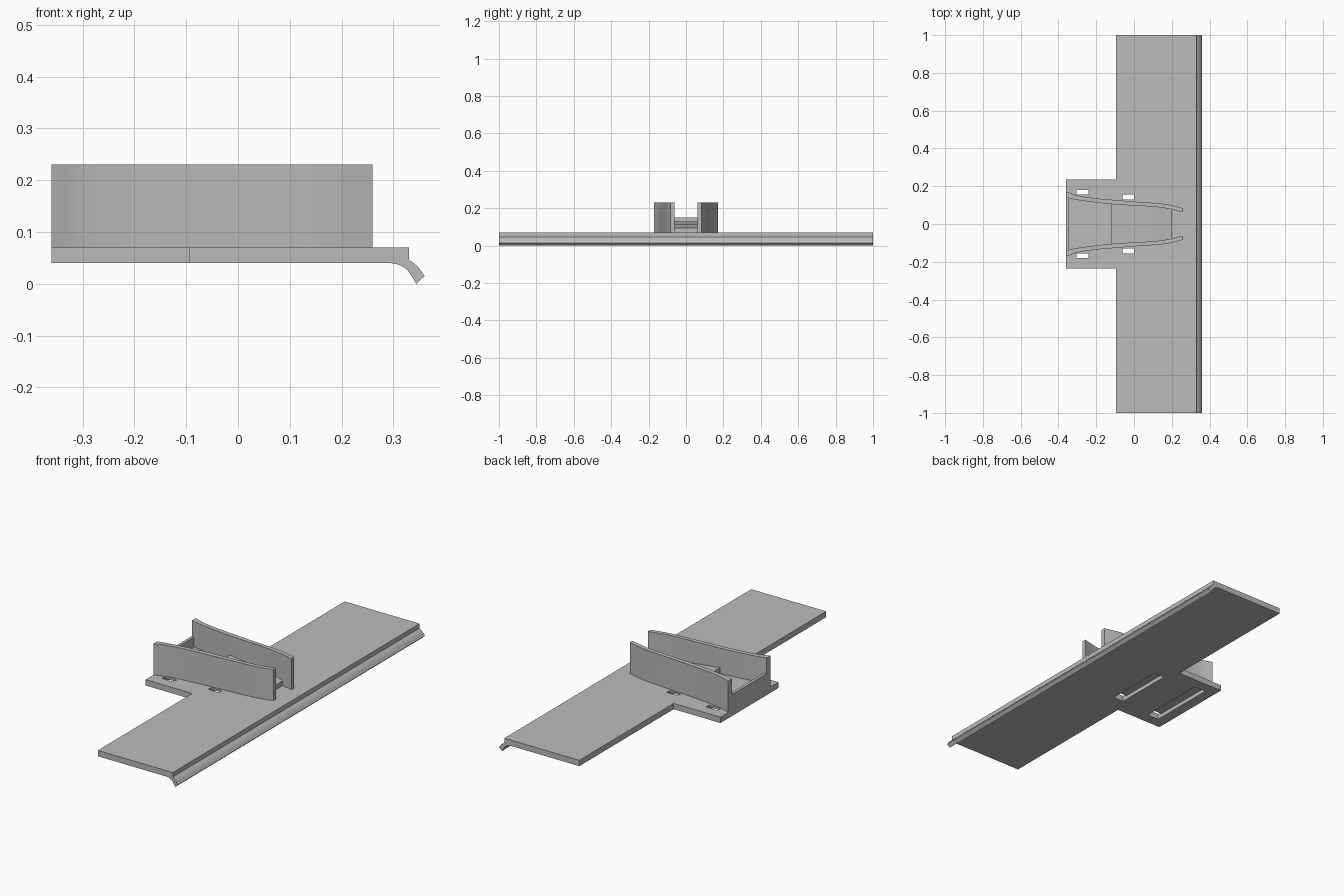
import bpy, bmesh
from mathutils import Vector

if "Cube" in bpy.data.objects:
    bpy.data.objects.remove(bpy.data.objects["Cube"], do_unlink=True)

grey = bpy.data.materials.new("plain grey")
grey.use_nodes = True
COLOUR = (0.5, 0.5, 0.5, 1)
grey.diffuse_color = COLOUR
grey.node_tree.nodes["Principled BSDF"].inputs["Base Color"].default_value = COLOUR


def prism(name, start, end):
    """Solid joining two matching outlines."""
    bm = bmesh.new()
    a = [bm.verts.new(p) for p in start]
    b = [bm.verts.new(p) for p in end]
    bm.faces.new(a)
    bm.faces.new(b[::-1])
    n = len(a)
    for i in range(n):
        j = (i + 1) % n
        bm.faces.new((a[j], a[i], b[i], b[j]))
    bmesh.ops.recalc_face_normals(bm, faces=bm.faces)
    mesh = bpy.data.meshes.new(name)
    bm.to_mesh(mesh)
    bm.free()
    mesh.materials.append(grey)
    obj = bpy.data.objects.new(name, mesh)
    bpy.context.collection.objects.link(obj)
    return obj


def upright(name, outline, z0, z1):
    return prism(name, [(x, y, z0) for x, y in outline], [(x, y, z1) for x, y in outline])


def smooth(obj, angle=0.5):
    bpy.ops.object.select_all(action="DESELECT")
    obj.select_set(True)
    bpy.context.view_layer.objects.active = obj
    bpy.ops.object.shade_smooth_by_angle(angle=angle)


def spline(points, steps=5):
    """Smooth path through the points."""
    pts = [Vector(p) for p in points]
    pts = [2 * pts[0] - pts[1]] + pts + [2 * pts[-1] - pts[-2]]
    path = []
    for p, q, r, s in zip(pts, pts[1:], pts[2:], pts[3:]):
        for k in range(steps):
            t = k / steps
            path.append(q + (r - p) * t / 2 + (2 * p - 5 * q + 4 * r - s) * t * t / 2
                        + (3 * q - p - 3 * r + s) * t ** 3 / 2)
    return path + [pts[-2]]


# Long base plate with a mounting tab
base_plate = upright("base_plate", [
    (0.33, -1), (0.33, 1), (-0.095, 1), (-0.095, 0.235),
    (-0.36, 0.235), (-0.36, -0.235), (-0.095, -0.235), (-0.095, -1)], 0.04, 0.07)

# Strap channels: groove underneath, opening upward at both ends
channel = [(-0.18, 0.03), (0.18, 0.03), (0.18, 0.09), (0.155, 0.09),
           (0.155, 0.06), (-0.155, 0.06), (-0.155, 0.09), (-0.18, 0.09)]
for name, x0, x1, shift in (("rear", -0.305, -0.24, 0), ("middle", -0.06, 0, 0.025)):
    section = [(y - shift * (1 if y > 0 else -1), z) for y, z in channel]
    cutter = prism(name + "_strap_cutter", [(x0, y, z) for y, z in section],
                   [(x1, y, z) for y, z in section])
    cutter.hide_render = True
    cutter.hide_viewport = True
    cut = base_plate.modifiers.new(name + " strap channel", "BOOLEAN")
    cut.operation = "DIFFERENCE"
    cut.solver = "EXACT"
    cut.object = cutter

# Curved lip hanging from the long edge
under = spline([(0.295, 0.04), (0.312, 0.036), (0.328, 0.025), (0.344, 0)])
over = spline([(0.36, 0.015), (0.347, 0.033), (0.33, 0.047)])
lip = [tuple(p) for p in under + over] + [(0.31, 0.05)]
smooth(prism("edge_lip", [(x, -1, z) for x, z in lip], [(x, 1, z) for x, z in lip]))

# Pair of bowed side rails
outer = spline([(-0.36, 0.172), (-0.3, 0.152), (-0.2, 0.136), (0, 0.119), (0.1, 0.112),
                (0.18, 0.103), (0.26, 0.084)])
inner = spline([(-0.36, 0.14), (-0.28, 0.124), (-0.12, 0.105), (0.09, 0.092),
                (0.18, 0.081), (0.26, 0.062)])
for name, side in (("back_rail", 1), ("front_rail", -1)):
    outline = [(p.x, side * p.y) for p in outer + inner[::-1]]
    smooth(upright(name, outline, 0.065, 0.23))

# Sloping cradle between the rails, with a recess behind its end wall
cradle = [(-0.36, 0.15), (-0.345, 0.15), (-0.345, 0.1), (-0.12, 0.1), (-0.12, 0.13),
          (0.09, 0.112), (0.2, 0.095), (0.2, 0.065), (0.09, 0.065),
          (-0.12, 0.065), (-0.345, 0.065), (-0.36, 0.065)]


def half_width(x):
    return min(inner, key=lambda p: abs(p.x - x)).y + 0.008


prism("cradle", [(x, -half_width(x), z) for x, z in cradle],
      [(x, half_width(x), z) for x, z in cradle])
